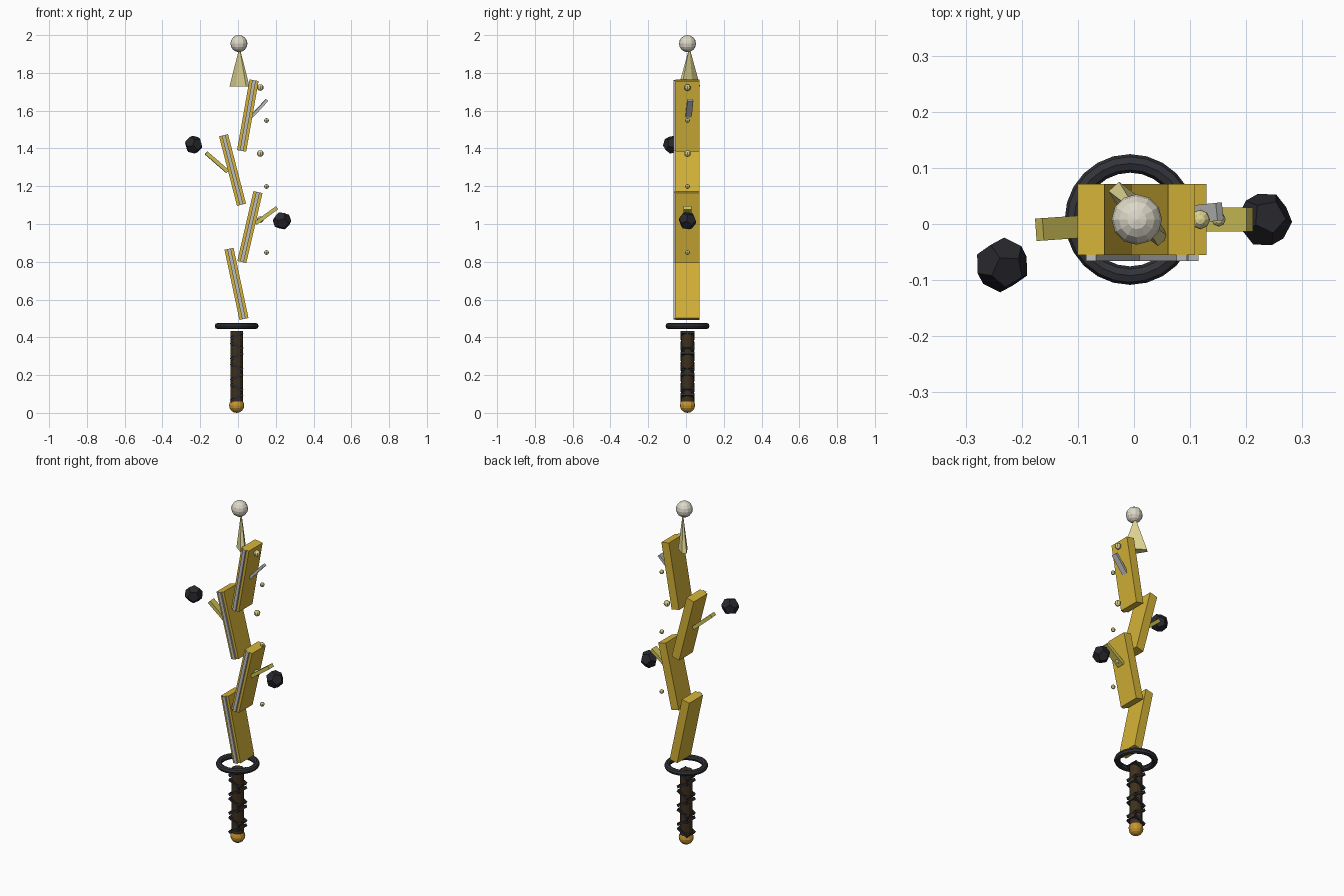
import bpy, bmesh, math
from mathutils import Matrix, Vector, Euler

if "Cube" in bpy.data.objects:
    bpy.data.objects.remove(bpy.data.objects["Cube"])

CX, CY = -0.007, 0.008   # sword axis


def material(name, srgb):
    m = bpy.data.materials.new(name)
    lin = [((c / 255 + 0.055) / 1.055) ** 2.4 for c in srgb]
    m.diffuse_color = (*lin, 1)
    m.use_nodes = True
    m.node_tree.nodes["Principled BSDF"].inputs["Base Color"].default_value = m.diffuse_color
    return m


GOLD = material("gold", (212, 178, 55))
DARK_GOLD = material("dark gold", (200, 150, 48))
BROWN = material("dark brown", (62, 48, 28))
BLACK = material("black", (40, 40, 46))
GUARD = material("charcoal", (50, 51, 57))
SILVER = material("silver", (188, 188, 188))
PALE = material("pale yellow", (222, 212, 145))
IVORY = material("ivory", (222, 217, 200))
OLIVE = material("olive yellow", (203, 190, 85))


def finish(bm, name, mat, loc=(0, 0, 0), rot=(0, 0, 0), smooth=False):
    me = bpy.data.meshes.new(name)
    bm.to_mesh(me)
    bm.free()
    me.materials.append(mat)
    for p in me.polygons:
        p.use_smooth = smooth
    ob = bpy.data.objects.new(name, me)
    ob.location = loc
    ob.rotation_euler = [math.radians(a) for a in rot]
    bpy.context.collection.objects.link(ob)
    return ob


def box(name, mat, size, loc, rot=(0, 0, 0), offset=(0, 0, 0)):
    bm = bmesh.new()
    bmesh.ops.create_cube(bm, size=1)
    bmesh.ops.scale(bm, vec=size, verts=bm.verts)
    bmesh.ops.translate(bm, vec=offset, verts=bm.verts)
    return finish(bm, name, mat, loc, rot)


def ball(name, mat, r, loc, seg=12, rings=8):
    bm = bmesh.new()
    bmesh.ops.create_uvsphere(bm, u_segments=seg, v_segments=rings, radius=r)
    return finish(bm, name, mat, loc)


def cone(name, mat, sides, r1, r2, h, loc, rot=(0, 0, 0), squash=1):
    bm = bmesh.new()
    bmesh.ops.create_cone(bm, cap_ends=True, segments=sides, radius1=r1, radius2=r2, depth=h)
    bmesh.ops.scale(bm, vec=(1, squash, 1), verts=bm.verts)
    return finish(bm, name, mat, loc, rot)


def dodecahedron(name, mat, r, loc, rot):
    # dual of an icosahedron
    src = bmesh.new()
    bmesh.ops.create_icosphere(src, subdivisions=1, radius=1)
    bm = bmesh.new()
    for f in src.faces:
        bm.verts.new(f.calc_center_median().normalized() * r)
    src.free()
    bmesh.ops.convex_hull(bm, input=bm.verts)
    bmesh.ops.dissolve_limit(bm, angle_limit=0.05, verts=bm.verts, edges=bm.edges)
    return finish(bm, name, mat, loc, rot)


# handle with pommel and criss-cross wrapping
ball("pommel", DARK_GOLD, 0.04, (CX, CY, 0.04))
cone("handle", BROWN, 12, 0.034, 0.034, 0.375, (CX, CY, 0.245))
for i in range(7):
    tilt = 28 if i % 2 else -28
    box(f"handle_wrap_{i + 1}", BLACK, (0.074, 0.074, 0.015),
        (CX, CY, 0.08 + i * 0.055), (0, tilt, 0))

# ring guard
bm = bmesh.new()
prof = [bm.verts.new((0.1 + 0.0165 * math.cos(a), 0, 0.0165 * math.sin(a)))
        for a in [k * math.tau / 8 for k in range(8)]]
edges = [bm.edges.new((prof[k], prof[(k + 1) % 8])) for k in range(8)]
bmesh.ops.spin(bm, geom=prof + edges, cent=(0, 0, 0), axis=(0, 0, 1),
               angle=math.tau, steps=24, use_merge=True)
bmesh.ops.remove_doubles(bm, verts=bm.verts, dist=1e-4)
bmesh.ops.recalc_face_normals(bm, faces=bm.faces)
finish(bm, "ring_guard", GUARD, (CX, CY, 0.46))

# zigzag blade segments with a silver strip on the front
for i, (x, z, tilt) in enumerate([(-0.008, 0.683, -12), (0.063, 0.984, 13),
                                  (-0.029, 1.286, -14.5), (0.052, 1.574, 10)]):
    box(f"blade_segment_{i + 1}", GOLD, (0.049, 0.127, 0.38), (x, CY, z), (0, tilt, 0))
    box(f"blade_strip_{i + 1}", SILVER, (0.019, 0.01, 0.38), (x, CY, z), (0, tilt, 0),
        offset=(0, -0.0685, 0))

# flattened spike and ball at the tip
cone("tip_spike", PALE, 6, 0.076, 0, 0.21, (0.008, 0.018, 1.832), (0, 0, -48), squash=0.33)
ball("tip_ball", IVORY, 0.045, (0.005, CY, 1.955))

# side prongs
box("left_prong", OLIVE, (0.15, 0.04, 0.02), (-0.112, -0.006, 1.327), (0, 41, 4))
box("right_prong", OLIVE, (0.14, 0.043, 0.02), (0.15, CY, 1.045), (0, -36, 0))
box("upper_prong", SILVER, (0.12, 0.032, 0.015), (0.112, 0.018, 1.612), (0, -47, 6))

# faceted dark stones beside the blade
dodecahedron("left_stone", BLACK, 0.049, (-0.235, -0.073, 1.42), (20, 10, 15))
dodecahedron("right_stone", BLACK, 0.049, (0.233, CY, 1.017), (0, 15, 30))

# floating beads, alternating large and small
for i in range(6):
    small = i % 2 == 0
    ball(f"bead_{i + 1}", PALE, 0.0125 if small else 0.0175,
         (0.151 if small else 0.118, CY, 0.849 + i * 0.1747), 8, 6)
